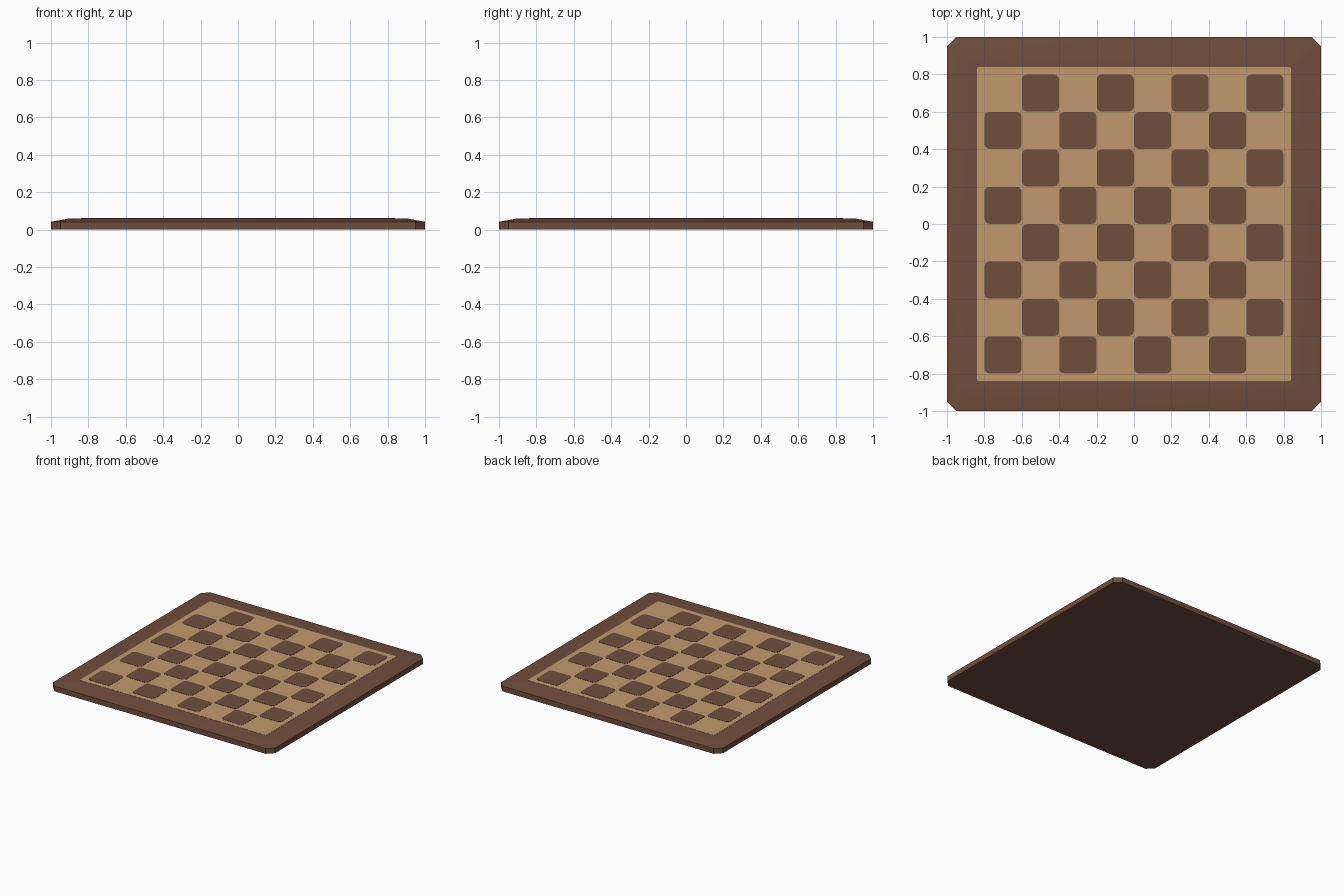
import bpy, bmesh, math

if "Cube" in bpy.data.objects:
    bpy.data.objects.remove(bpy.data.objects["Cube"])


def srgb(r, g, b):
    lin = [((c / 255 + 0.055) / 1.055) ** 2.4 for c in (r, g, b)]
    return (*lin, 1.0)


def material(name, colour):
    m = bpy.data.materials.new(name)
    m.diffuse_color = colour
    m.use_nodes = True
    m.node_tree.nodes["Principled BSDF"].inputs["Base Color"].default_value = m.diffuse_color
    return m


dark = material("dark wood", srgb(112, 78, 61))
light = material("light wood", srgb(193, 153, 111))


def rounded_square(half, r, seg, cx=0, cy=0):
    """Outline of a square with corners cut (seg=1) or rounded."""
    pts = []
    for q, (sx, sy) in enumerate(((1, 1), (-1, 1), (-1, -1), (1, -1))):
        for k in range(seg + 1):
            a = math.radians(90 * (q + k / seg))
            pts.append((cx + sx * (half - r) + r * math.cos(a),
                        cy + sy * (half - r) + r * math.sin(a)))
    return pts


def loft(bm, rings):
    """Skin stacked outlines given as (outline, z) and cap the ends."""
    loops = [[bm.verts.new((x, y, z)) for x, y in pts] for pts, z in rings]
    n = len(loops[0])
    for a, b in zip(loops, loops[1:]):
        for i in range(n):
            j = (i + 1) % n
            bm.faces.new((a[i], a[j], b[j], b[i]))
    bm.faces.new(loops[0][::-1])
    bm.faces.new(loops[-1])


def finish(bm, name, mat, smooth=False):
    me = bpy.data.meshes.new(name)
    bm.to_mesh(me)
    bm.free()
    me.materials.append(mat)
    ob = bpy.data.objects.new(name, me)
    bpy.context.collection.objects.link(ob)
    if smooth:
        bpy.ops.object.select_all(action='DESELECT')
        ob.select_set(True)
        bpy.context.view_layer.objects.active = ob
        bpy.ops.object.shade_smooth_by_angle(angle=math.radians(30))


# Board body with cut corners and a gently sloping rim
bm = bmesh.new()
loft(bm, [(rounded_square(1.0, 0.05, 1), 0),
          (rounded_square(1.0, 0.05, 1), 0.042),
          (rounded_square(0.9, 0.04, 1), 0.06),
          (rounded_square(0.83, 0.01, 1), 0.06)])
finish(bm, "board_frame", dark, True)

# Light playing field
bm = bmesh.new()
field = rounded_square(0.84, 0.012, 3)
loft(bm, [(field, 0.058), (field, 0.061)])
finish(bm, "playing_field", light)

# Dark squares with rounded corners
bm = bmesh.new()
for i in range(8):
    for j in range(8):
        if (i + j) % 2 == 0:
            sq = rounded_square(0.099, 0.025, 3, -0.7 + 0.2 * i, -0.7 + 0.2 * j)
            loft(bm, [(sq, 0.06), (sq, 0.0625)])
finish(bm, "dark_squares", dark)
